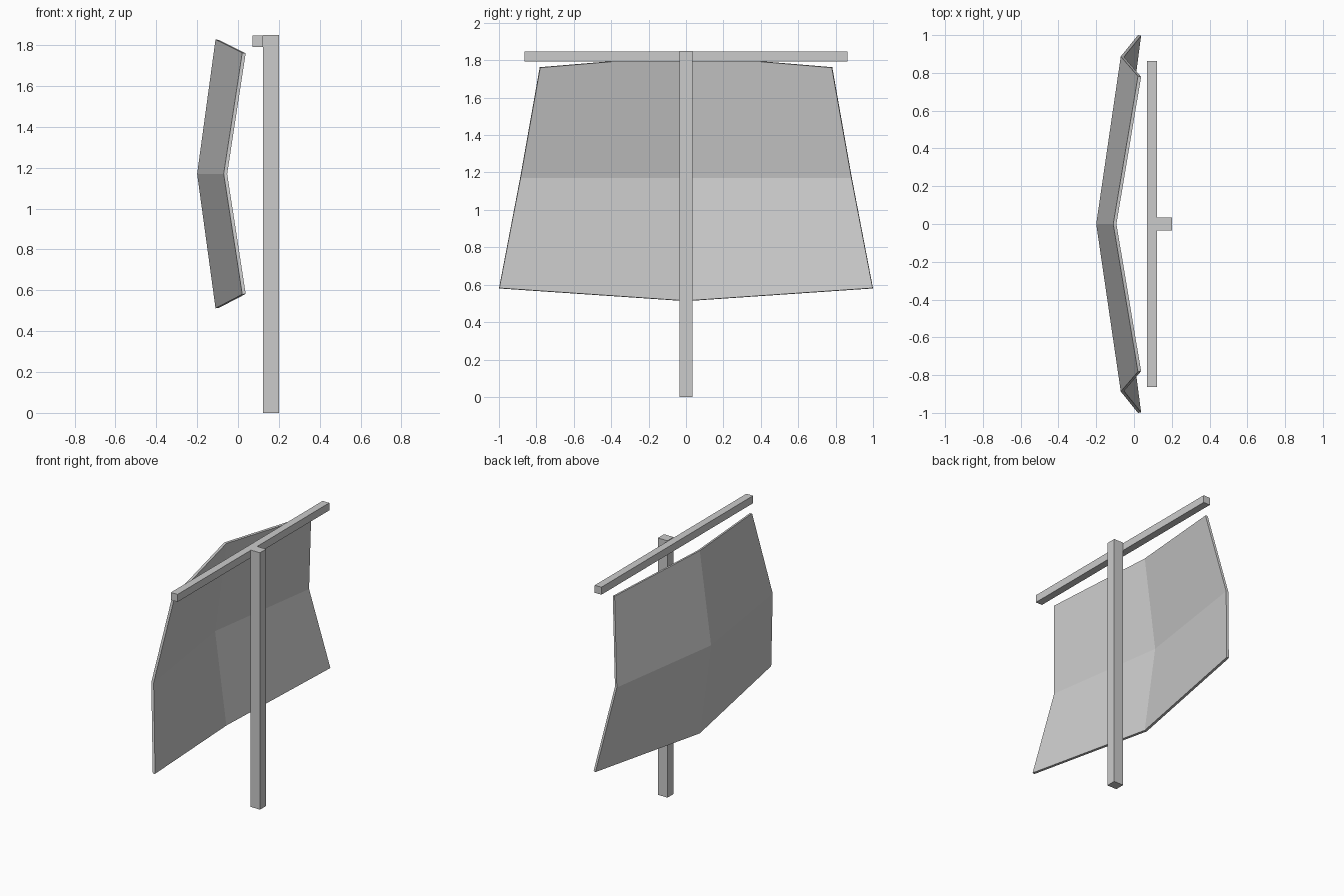
import bpy

if "Cube" in bpy.data.objects:
    bpy.data.objects.remove(bpy.data.objects["Cube"])


def make_object(name, verts, faces):
    mesh = bpy.data.meshes.new(name)
    mesh.from_pydata(verts, [], faces)
    obj = bpy.data.objects.new(name, mesh)
    bpy.context.collection.objects.link(obj)
    return obj


def box(name, lo, hi):
    bpy.ops.mesh.primitive_cube_add(size=1, location=[(a + b) / 2 for a, b in zip(lo, hi)])
    obj = bpy.context.object
    obj.name = name
    obj.scale = [b - a for a, b in zip(lo, hi)]
    bpy.ops.object.transform_apply(location=False, rotation=False, scale=True)
    return obj


# Mast and yard
box("mast", (0.123, -0.035, 0), (0.2, 0.035, 1.85))
box("yard", (0.07, -0.863, 1.792), (0.123, 0.863, 1.846))

# Billowing sail: rows of (centre x, centre z, edge x, edge y, edge z)
rows = [
    (-0.11, 0.512, 0.021, 1.0, 0.58),
    (-0.2, 1.17, -0.07, 0.887, 1.17),
    (-0.11, 1.828, 0.021, 0.782, 1.763),
]
verts = []
for cx, cz, ex, ey, ez in rows:
    verts += [(ex, -ey, ez), (cx, 0, cz), (ex, ey, ez)]
faces = [(i, i + 3, i + 4, i + 1) for i in (0, 1, 3, 4)]
sail = make_object("sail", verts, faces)

# Cloth thickness towards the mast
solid = sail.modifiers.new("thickness", "SOLIDIFY")
solid.thickness = 0.017
solid.offset = -1
solid.use_even_offset = True
